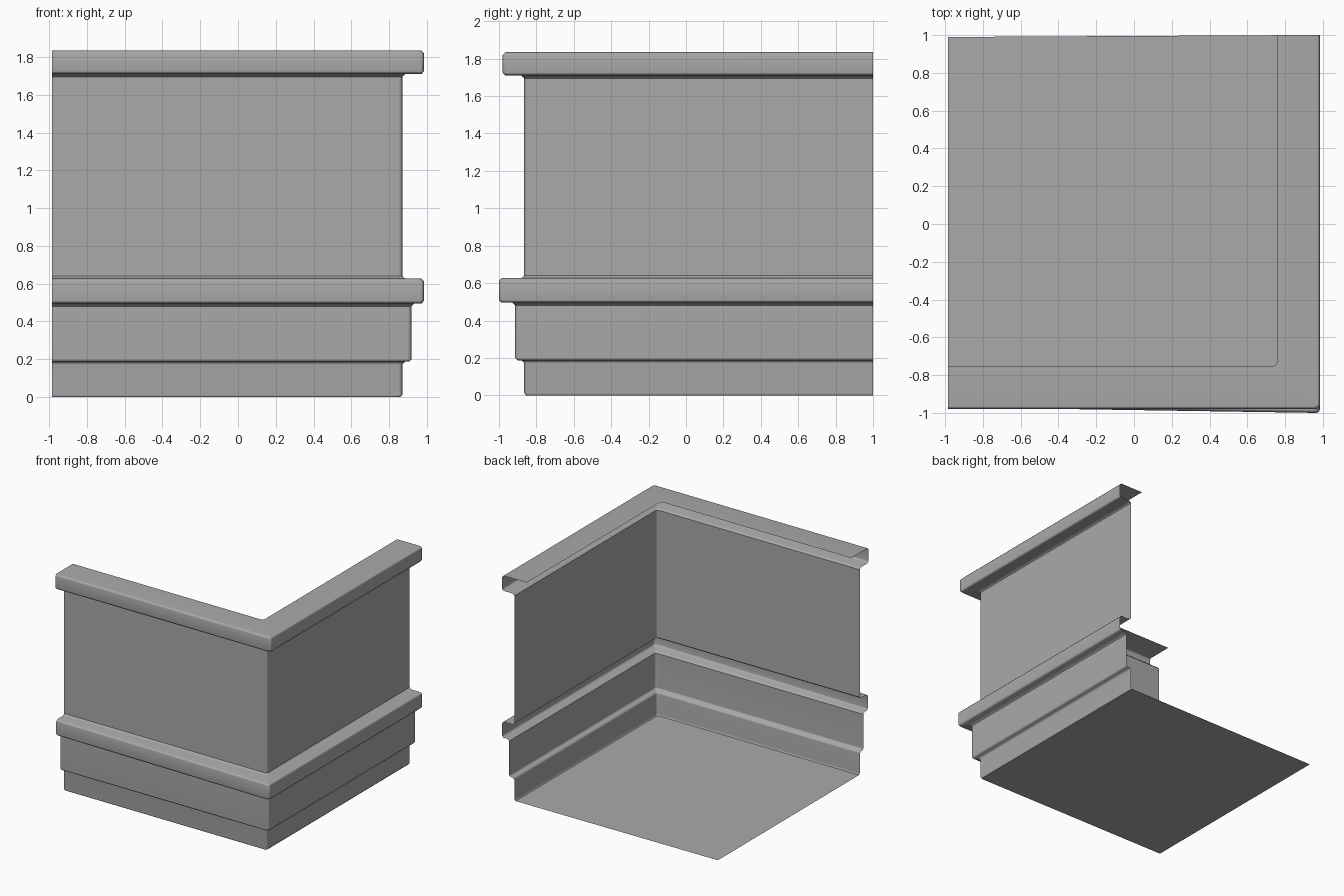
import bpy
import bmesh
import math

cube = bpy.data.objects.get("Cube")
if cube:
    bpy.data.objects.remove(cube, do_unlink=True)

# One plain grey for the whole shell
grey = bpy.data.materials.new("stone grey")
grey.use_nodes = True
colour = (0.4, 0.4, 0.4, 1)
grey.diffuse_color = colour
grey.node_tree.nodes["Principled BSDF"].inputs["Base Color"].default_value = colour

LEFT, BACK, ROUND = -0.985, 1.0, 0.02


def stations(d, skew):
    """Plan points of the L path at outward distance d, with a rounded corner."""
    y = 0.005 - d
    yc = y - 0.02 * skew
    r, k = ROUND, ROUND * 0.3
    return [(LEFT, y + 0.01 * skew), (d - r, yc), (d - k, yc + k),
            (d, yc + r), (d, BACK)]


def finish(name, bm):
    mesh = bpy.data.meshes.new(name)
    bm.to_mesh(mesh)
    bm.free()
    mesh.materials.append(grey)
    obj = bpy.data.objects.new(name, mesh)
    bpy.context.collection.objects.link(obj)
    bpy.ops.object.select_all(action='DESELECT')
    obj.select_set(True)
    bpy.context.view_layer.objects.active = obj
    bpy.ops.object.shade_smooth_by_angle(angle=math.radians(60))
    weighted = obj.modifiers.new("even shading", 'WEIGHTED_NORMAL')
    weighted.keep_sharp = True
    return obj


def sweep(name, profile, skew=0):
    """Sweep a top-to-bottom (distance, height) profile round the corner."""
    bm = bmesh.new()
    rows = []
    for d, z in profile:
        # only the projecting lip is skewed
        s = skew if d > 0.95 else 0
        rows.append([bm.verts.new((x, y, z)) for x, y in stations(d, s)])
    for upper, lower in zip(rows, rows[1:]):
        for i in range(len(upper) - 1):
            bm.faces.new((upper[i], lower[i], lower[i + 1], upper[i + 1]))
    return finish(name, bm)


# Top cap, with its inward lip
sweep("cornice", [(0.757, 1.835), (0.97, 1.835), (0.985, 1.82), (0.985, 1.725),
                  (0.972, 1.71), (0.885, 1.71), (0.87, 1.695)])

# Tall plain wall
sweep("wall_panel", [(0.87, 1.695), (0.87, 0.64)])

# Projecting band below the wall
sweep("belt_moulding", [(0.87, 0.64), (0.885, 0.627), (0.97, 0.627), (0.985, 0.612),
                        (0.985, 0.51), (0.972, 0.495), (0.932, 0.495), (0.918, 0.48)],
      skew=1)

# Thick lower course and recessed foot
sweep("plinth", [(0.918, 0.48), (0.918, 0.2), (0.906, 0.187), (0.885, 0.187),
                 (0.87, 0.172), (0.87, 0.012), (0.86, 0)])

# Floor closing the bottom
bm = bmesh.new()
outline = stations(0.86, 0) + [(LEFT, 0.99)]
bm.faces.new([bm.verts.new((x, y, 0)) for x, y in reversed(outline)])
finish("floor", bm)
